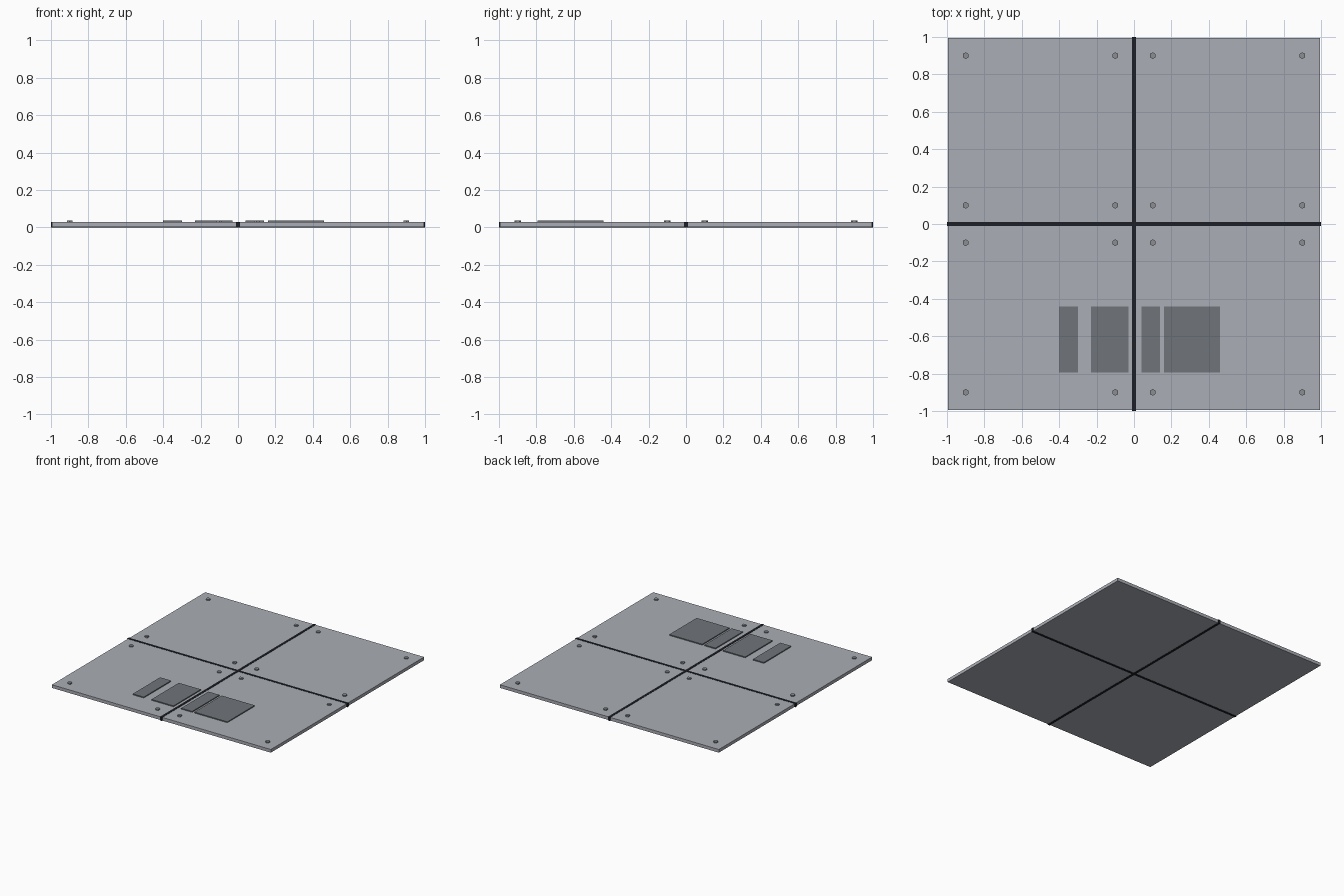
import bpy

if "Cube" in bpy.data.objects:
    bpy.data.objects.remove(bpy.data.objects["Cube"])

def material(name, rgb):
    m = bpy.data.materials.new(name)
    m.diffuse_color = (*rgb, 1)
    m.use_nodes = True
    m.node_tree.nodes["Principled BSDF"].inputs["Base Color"].default_value = m.diffuse_color
    return m

STEEL = material("panel_grey", (0.40, 0.42, 0.46))
DARK = material("seam_black", (0.012, 0.013, 0.018))
PATCH = material("patch_grey", (0.16, 0.175, 0.19))
BOLT = material("bolt_grey", (0.26, 0.27, 0.29))

def box(name, x0, x1, y0, y1, z0, z1, mat):
    bpy.ops.mesh.primitive_cube_add(size=1, location=((x0+x1)/2, (y0+y1)/2, (z0+z1)/2))
    o = bpy.context.object
    o.name = name
    o.scale = (x1-x0, y1-y0, z1-z0)
    bpy.ops.object.transform_apply(location=False, rotation=False, scale=True)
    o.data.materials.append(mat)
    return o

# Floor slab
box("floor_slab", -0.995, 0.995, -0.995, 0.995, 0.002, 0.028, STEEL)

# Crossing seam strips
box("seam_strip_x", -1, 1, -0.01, 0.01, 0, 0.03, DARK)
box("seam_strip_y", -0.01, 0.01, -1, 1, 0, 0.03, DARK)

# Hexagonal bolts at the corners of each quarter panel
for x in (-0.9, -0.1, 0.1, 0.9):
    for y in (-0.9, -0.1, 0.1, 0.9):
        bpy.ops.mesh.primitive_cylinder_add(vertices=6, radius=0.018, depth=0.012, location=(x, y, 0.031))
        bpy.context.object.name = "bolt"
        bpy.context.object.data.materials.append(BOLT)

# Raised wear patches
for x0, x1 in ((-0.4, -0.3), (-0.23, -0.03), (0.04, 0.14), (0.16, 0.46)):
    box("wear_patch", x0, x1, -0.795, -0.44, 0.026, 0.036, PATCH)
